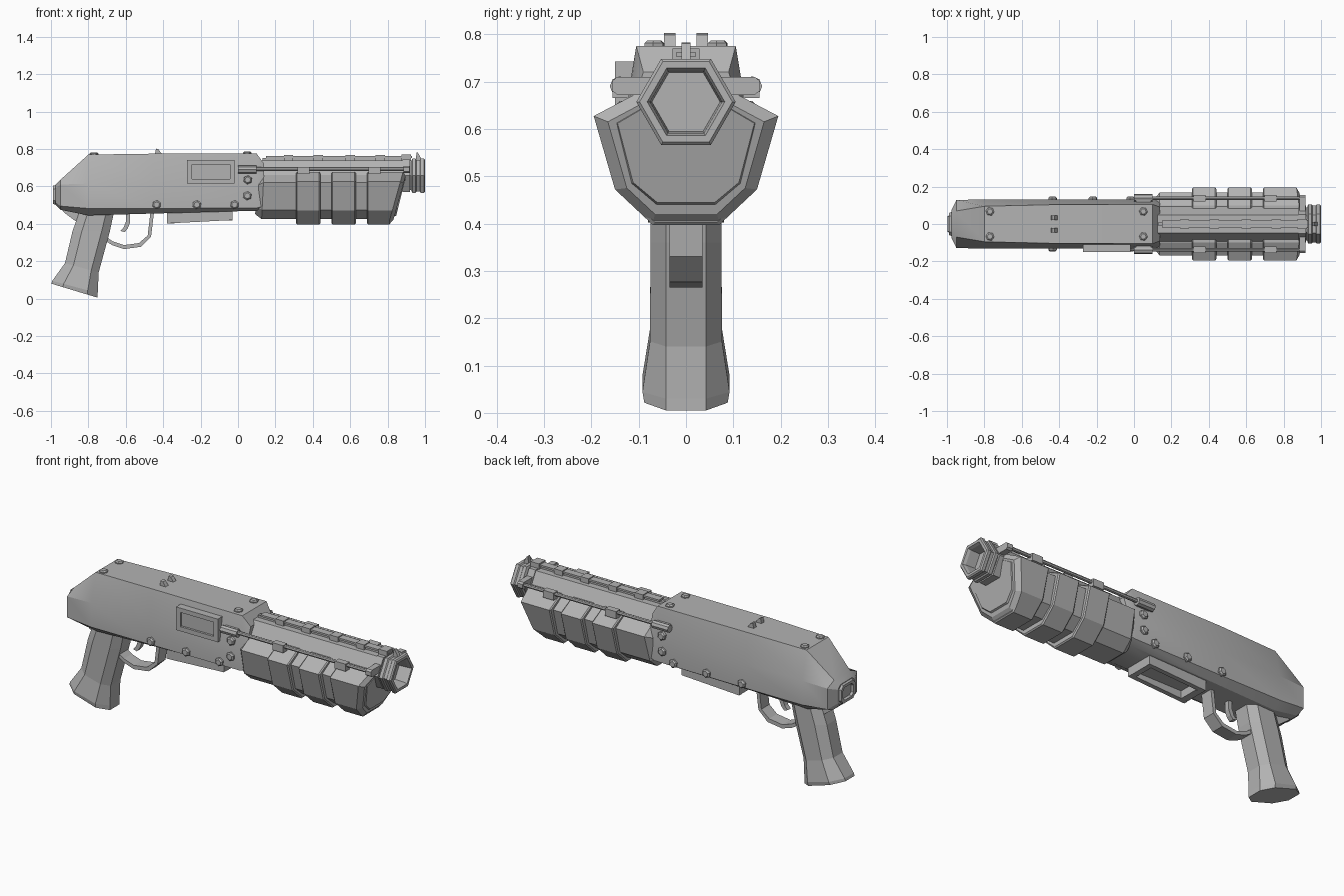
import bpy, bmesh, math
from mathutils import Vector

if "Cube" in bpy.data.objects:
    bpy.data.objects.remove(bpy.data.objects["Cube"])

metal = bpy.data.materials.new("gunmetal grey")
metal.diffuse_color = (0.45, 0.45, 0.45, 1)
metal.use_nodes = True
metal.node_tree.nodes["Principled BSDF"].inputs["Base Color"].default_value = metal.diffuse_color


def loft(name, rings, smooth=False):
    """Skin a list of equal-sized point rings and cap both ends."""
    bm = bmesh.new()
    vs = [[bm.verts.new(p) for p in r] for r in rings]
    n = len(vs[0])
    for a, b in zip(vs, vs[1:]):
        for i in range(n):
            bm.faces.new((a[i], a[(i + 1) % n], b[(i + 1) % n], b[i]))
    bm.faces.new(vs[0][::-1])
    bm.faces.new(vs[-1])
    bmesh.ops.recalc_face_normals(bm, faces=bm.faces)
    me = bpy.data.meshes.new(name)
    bm.to_mesh(me)
    bm.free()
    me.materials.append(metal)
    ob = bpy.data.objects.new(name, me)
    bpy.context.collection.objects.link(ob)
    if smooth:
        bpy.ops.object.select_all(action='DESELECT')
        ob.select_set(True)
        bpy.context.view_layer.objects.active = ob
        bpy.ops.object.shade_smooth_by_angle(angle=math.radians(25))
    return ob


def box(name, x0, x1, y0, y1, z0, z1):
    return loft(name, [[(x, y0, z0), (x, y1, z0), (x, y1, z1), (x, y0, z1)] for x in (x0, x1)])


def side_plate(name, pts, w):
    """Side outline (x, z) extruded across y."""
    return loft(name, [[(x, y, z) for x, z in pts] for y in (-w, w)])


def mirrored(x, half, slant=0.0):
    """Ring across x from the right half of a section (y, z)."""
    ring = half + [(-y, z) for y, z in reversed(half)]
    return [(x + slant * (z - 0.4), y, z) for y, z in ring]


def turned(name, start, axis, prof, n=6, phase=0.0):
    """Prism or turned shape: prof holds (distance along axis, radius)."""
    d = Vector(axis).normalized()
    up = Vector((0, 0, 1)) if abs(d.z) < 0.9 else Vector((1, 0, 0))
    u = up.cross(d).normalized()
    v = d.cross(u)
    rings = []
    for t, r in prof:
        c = Vector(start) + d * t
        rings.append([c + u * (r * math.cos(phase + 2 * math.pi * i / n))
                      + v * (r * math.sin(phase + 2 * math.pi * i / n)) for i in range(n)])
    return loft(name, rings)


# Receiver
loft("receiver", [
    mirrored(-0.975, [(.05, .50), (.075, .515), (.075, .59), (.05, .61)]),
    mirrored(-0.95, [(.08, .475), (.128, .495), (.128, .61), (.07, .635)]),
    mirrored(-0.80, [(.09, .445), (.132, .482), (.132, .615), (.095, .77)]),
    mirrored(-0.45, [(.09, .455), (.132, .482), (.132, .615), (.103, .775)]),
    mirrored(0.10, [(.09, .47), (.132, .485), (.132, .615), (.105, .775)]),
    mirrored(0.14, [(.085, .48), (.125, .495), (.125, .615), (.09, .72)]),
], True)

# Rear cap with recess
loft("rear_cap", [mirrored(x, [(w * .7, .555 - h), (w, .555 - h * .6), (w, .555 + h * .6), (w * .7, .555 + h)])
                  for x, w, h in ((-.95, .07, .055), (-.988, .06, .05), (-.988, .045, .035), (-.972, .04, .03))])
side_plate("rear_tang", [(-.96, .50), (-.93, .46), (-.87, .415), (-.83, .43), (-.80, .50)], .04)

# Grip: slanted octagonal sections, flaring at the butt
rings = []
for xb, zb, xf, zf, w in ((-.835, .50, -.655, .50, .075), (-.885, .36, -.685, .36, .075),
                          (-.925, .19, -.745, .14, .076), (-.993, .095, -.75, .03, .092),
                          (-.998, .08, -.75, .005, .088)):
    pts = []
    for t, y in ((0, .04), (.25, w), (.78, w), (1, .042)):
        pts.append((xb + (xf - xb) * t, y, zb + (zf - zb) * t))
    rings.append(pts + [(x, -y, z) for x, y, z in reversed(pts)])
loft("grip", rings)

# Trigger guard and trigger
outer = [(-.72, .315), (-.67, .285), (-.61, .265), (-.52, .277), (-.465, .33), (-.448, .47)]
inner = [(-.467, .47), (-.483, .337), (-.53, .297), (-.61, .286), (-.67, .306), (-.71, .335)]
rings = [[(a[0], y, a[1]) if k else (b[0], y, b[1]) for y, k in ((-.035, 1), (.035, 1), (.035, 0), (-.035, 0))]
         for a, b in zip(outer, reversed(inner))]
loft("trigger_guard", rings)
loft("trigger", [[(x, -.014, z), (x, .014, z), (x + .022, .014, z - .006), (x + .022, -.014, z - .006)]
                 for x, z in ((-.60, .47), (-.60, .41), (-.612, .38), (-.628, .362))])

# Loading port under the receiver: frame around a raised floor
for s in (-1, 1):
    loft("port_side", [[(x, s * .055, z), (x, s * .08, z), (x, s * .08, .49), (x, s * .055, .49)]
                       for x, z in ((-.38, .402), (-.03, .42))])
box("port_rear", -.38, -.34, -.055, .055, .403, .48)
box("port_front", -.06, -.03, -.055, .055, .419, .48)
box("port_floor", -.35, -.05, -.056, .056, .445, .48)

# Ejection window on the near side
for z0, z1 in ((.615, .64), (.718, .742)):
    box("window_rail", -.272, -.018, -.15, -.09, z0, z1)
for x0, x1 in ((-.272, -.246), (-.044, -.018)):
    box("window_post", x0, x1, -.15, -.09, .64, .718)
box("window_panel", -.25, -.04, -.138, -.09, .635, .72)

# Bolts on both sides and on top
for s in (-1, 1):
    for x, z in ((-.435, .502), (-.22, .502), (-.018, .502), (.05, .55), (.052, .635)):
        turned("side_bolt", (x, s * .12, z), (0, s, 0), ((0, .024), (.02, .024), (.027, .016)), phase=.4)
    for x, z in ((-.77, .76), (.05, .765)):
        turned("top_bolt", (x, s * .067, z), (0, 0, 1), ((0, .023), (.016, .023), (.022, .015)), phase=.4)
    # Rear sight blade
    side_plate("rear_sight", [(-.445, .77), (-.438, .802), (-.425, .798), (-.405, .77)], .012).location.y = s * .034

# Barrel and hollow muzzle
turned("barrel", (.10, 0, .657), (1, 0, 0), ((0, .095), (.82, .095)))
turned("muzzle", (0, 0, .657), (1, 0, 0),
       ((.90, .088), (.925, .088), (.932, .105), (.95, .105), (.955, .098), (.972, .098),
        (.977, .105), (.994, .105), (1.0, .098), (1.0, .082), (.985, .076), (.93, .072)))
side_plate("front_sight", [(.95, .74), (.955, .782), (.962, .78), (.985, .74)], .010)

# Top rail with clips
box("rail_core", .13, .90, -.012, .012, .735, .752)
box("rail_strip", .15, .93, -.02, .02, .752, .762)
for x in (.27, .43, .60, .76):
    box("rail_clip", x - .025, x + .025, -.025, .025, .735, .767)
box("rail_end", .875, .925, -.028, .028, .735, .77)

# Fore-end core, sloping at both ends
core = [(.07, .425), (.13, .475), (.168, .62), (.10, .66)]


def shrunk(k):
    return [(y * k, .56 + (z - .56) * k) for y, z in core]


loft("fore_end", [mirrored(.085, shrunk(.80), .12), mirrored(.125, core, .05),
                  mirrored(.79, core, .25), mirrored(.835, shrunk(.86), .25)])

# Three raised bands around the fore-end
band = [(.07, .397), (.15, .472), (.195, .627), (.10, .677)]
inset = [(.066, .403), (.146, .476), (.188, .626), (.10, .67)]
for x0, x1 in ((.31, .44), (.50, .63), (.69, .815)):
    loft("fore_end_band", [mirrored(x0, inset), mirrored(x0 + .006, band),
                           mirrored(x1 - .006, band), mirrored(x1, inset)])
# Nose piece closing the last band
loft("fore_end_nose", [mirrored(.80, band), mirrored(.805, band, .28),
                       mirrored(.825, [(.066, .42), (.125, .475), (.165, .615), (.09, .655)], .28)])

# Side rods, clips, rear sockets and front clamp
for s in (-1, 1):
    turned("side_rod", (.0, s * .137, .693), (1, 0, 0), ((0, .010), (.90, .010)), n=8)
    turned("rod_socket", (.0, s * .14, .69), (1, 0, 0), ((0, .021), (.10, .021)), n=8)
    box("socket_mount", .01, .09, s * .10, s * .135, .675, .705)
    for x in (.35, .73):
        box("rod_clip", x - .033, x + .033, s * .120, s * .155, .665, .705)
    loft("clamp_arm", [[(x, s * .07, .672), (x, s * .145, .672), (x, s * .155, .68),
                        (x, s * .155, .702), (x, s * .145, .71), (x, s * .07, .71)] for x in (.885, .918)])
turned("clamp_ring", (.88, 0, .657), (1, 0, 0), ((0, .10), (.04, .10)))
